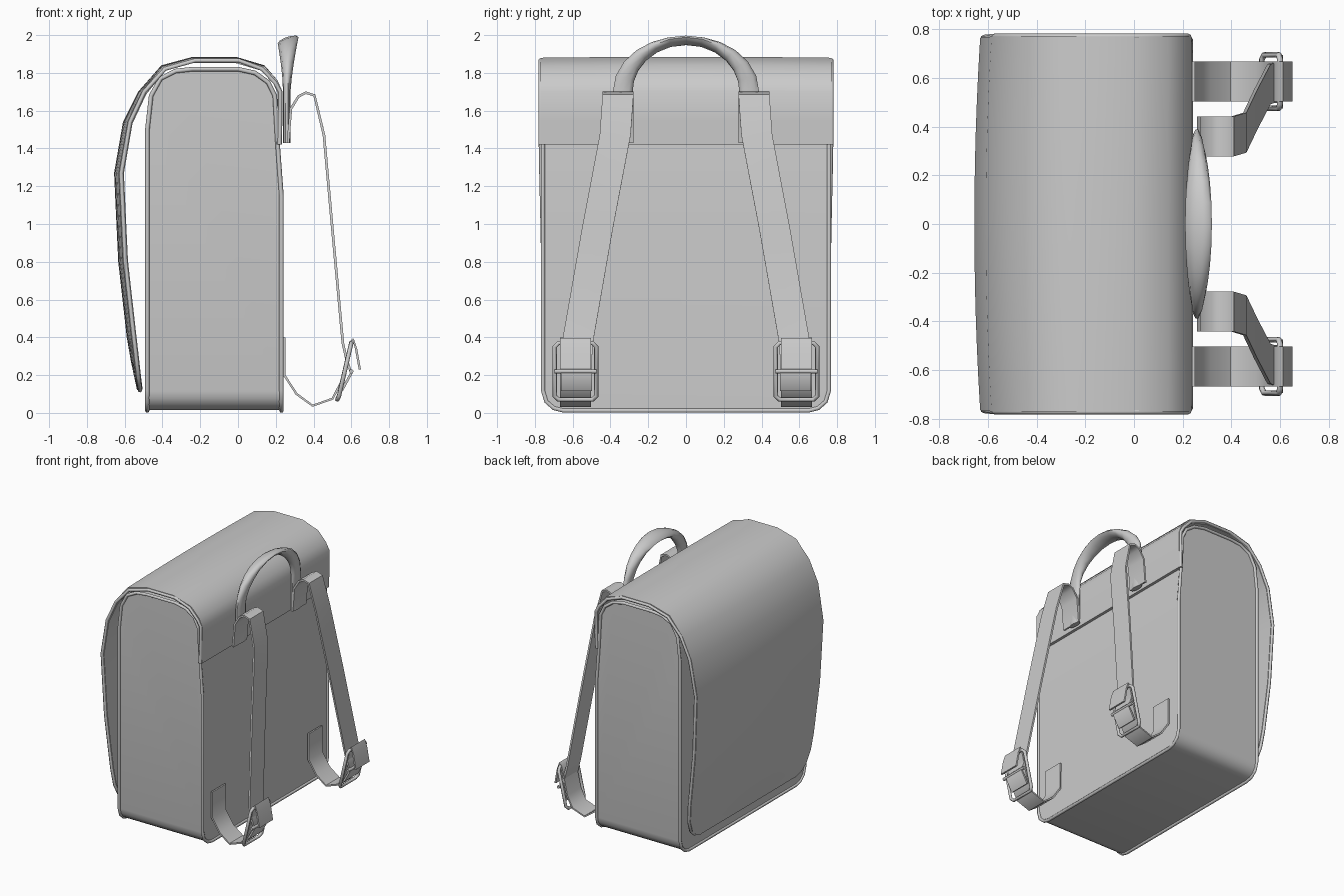
import bpy, bmesh, math
from mathutils import Vector

cube = bpy.data.objects.get("Cube")
if cube:
    bpy.data.objects.remove(cube)

grey = bpy.data.materials.new("plain grey")
grey.use_nodes = True
grey.diffuse_color = (0.6, 0.6, 0.6, 1)
grey.node_tree.nodes["Principled BSDF"].inputs["Base Color"].default_value = (0.6, 0.6, 0.6, 1)


def finish(name, bm, angle=35, solid=0, offset=0):
    bmesh.ops.recalc_face_normals(bm, faces=bm.faces)
    mesh = bpy.data.meshes.new(name)
    bm.to_mesh(mesh)
    bm.free()
    mesh.materials.append(grey)
    ob = bpy.data.objects.new(name, mesh)
    bpy.context.collection.objects.link(ob)
    if solid:
        mod = ob.modifiers.new("thickness", 'SOLIDIFY')
        mod.thickness = solid
        mod.offset = offset
    bpy.ops.object.select_all(action='DESELECT')
    ob.select_set(True)
    bpy.context.view_layer.objects.active = ob
    if solid:
        bpy.ops.object.modifier_apply(modifier="thickness")
    bpy.ops.object.shade_smooth_by_angle(angle=math.radians(angle))
    return ob


def skin(bm, rows, closed=False):
    """Bridge rows of points with quads."""
    verts = [[bm.verts.new(p) for p in row] for row in rows]
    n = len(rows[0])
    for a, b in zip(verts, verts[1:]):
        for i in range(n if closed else n - 1):
            j = (i + 1) % n
            bm.faces.new((a[i], a[j], b[j], b[i]))
    if closed:
        bm.faces.new(verts[0])
        bm.faces.new(verts[-1])


def ribbon(name, path, half, thick):
    bm = bmesh.new()
    skin(bm, [[(x, y + s * half, z) for s in (-1, 0, 1)] for x, y, z in path])
    return finish(name, bm, 50, thick)


def tube(name, path, radius, cyclic=False):
    curve = bpy.data.curves.new(name, 'CURVE')
    curve.dimensions = '3D'
    curve.bevel_depth = radius
    curve.bevel_resolution = 1
    curve.use_fill_caps = True
    spline = curve.splines.new('POLY')
    spline.points.add(len(path) - 1)
    for p, co in zip(spline.points, path):
        p.co = (*co, 1)
    spline.use_cyclic_u = cyclic
    curve.materials.append(grey)
    ob = bpy.data.objects.new(name, curve)
    bpy.context.collection.objects.link(ob)
    return ob


# Body: side profile extruded across, with rounded lower side edges
profile = [(-0.48, 0.015), (-0.48, 1.5), (-0.46, 1.68), (-0.41, 1.77), (-0.33, 1.81), (-0.24, 1.82),
           (0, 1.82), (0.09, 1.80), (0.16, 1.75), (0.195, 1.68), (0.21, 1.42), (0.23, 1.15), (0.23, 0.015)]
bm = bmesh.new()
side = bm.faces.new([bm.verts.new((x, -0.757, z)) for x, z in profile])
ext = bmesh.ops.extrude_face_region(bm, geom=[side])
bmesh.ops.translate(bm, vec=(0, 1.514, 0), verts=[v for v in ext["geom"] if isinstance(v, bmesh.types.BMVert)])
low = [e for e in bm.edges if all(v.co.z < 0.1 for v in e.verts) and abs(e.verts[0].co.y - e.verts[1].co.y) < 0.1]
bmesh.ops.bevel(bm, geom=low, offset=0.1, segments=4, profile=0.5, affect='EDGES')
finish("body", bm)

# Piping along the body edges, wrapping under the rounded corners
for s, label in ((1, "left"), (-1, "right")):
    under = [(0, 0.012), (0.65, 0.012), (0.70, 0.025), (0.74, 0.06), (0.758, 0.12)]
    path = [(-0.48, s * y, z) for y, z in under]
    path += [(x, s * 0.758, z) for x, z in profile[1:-1]]
    path += [(0.23, s * y, z) for y, z in reversed(under)]
    tube(label + "_piping", path, 0.012)

# Flap: bowed sheet over the top and front, rounded at its lower corners
flap = [(0.232, 1.42, 0.77), (0.235, 1.55, 0.77), (0.236, 1.70, 0.77), (0.21, 1.76, 0.77),
        (0.14, 1.835, 0.77), (-0.01, 1.88, 0.77), (-0.24, 1.88, 0.77), (-0.40, 1.835, 0.77),
        (-0.51, 1.70, 0.77), (-0.585, 1.54, 0.77), (-0.632, 1.27, 0.765), (-0.622, 1.05, 0.76),
        (-0.61, 0.8, 0.755), (-0.565, 0.4, 0.745), (-0.55, 0.27, 0.73), (-0.54, 0.18, 0.69),
        (-0.535, 0.14, 0.64), (-0.533, 0.12, 0.57)]
bm = bmesh.new()
rows = []
for x, z, w in flap:
    front = min(1, max(0, -x - 0.35) * 5) * min(1, (z - 0.1) * 4)
    rows.append([(x - 0.024 * front * (1 - t * t), w * t, z + (0.005 * (1 - t * t) if z > 1.8 else 0))
                 for t in [i / 6 for i in range(-6, 7)]])
skin(bm, rows)
flap_ob = finish("flap", bm, 40, 0.028, -1)

# Rolled edge of the flap
for s, label in ((1, "left"), (-1, "right")):
    tube(label + "_flap_edge", [(x - 0.012 if x > 0 else x + 0.014, s * w, z - (0.014 if z > 1.75 else 0))
                               for x, z, w in flap], 0.012)

# Carry handle: flat at the ends, broad and thin over the crown
bm = bmesh.new()
stations = [((0.335, 1.43), 0, 0), ((0.335, 1.58), 0, 0)]
for i in range(13):
    a = math.pi * i / 12
    stations.append(((0.335 * math.cos(a), 1.70 + 0.272 * math.sin(a)), a, math.sin(a)))
stations += [((-0.335, 1.58), math.pi, 0), ((-0.335, 1.43), math.pi, 0)]
rows = []
for (y, z), a, k in stations:
    hx, hr = 0.02 + 0.035 * k ** 1.5, 0.055 - 0.035 * k ** 2
    ring = []
    for j in range(10):
        b = math.tau * j / 10
        dx, r = hx * math.cos(b), hr * math.sin(b)
        ring.append((0.258 + 0.007 * k + dx, y + r * math.cos(a), z + r * math.sin(a) + 0.3 * k * dx))
    rows.append(ring)
skin(bm, rows, True)
finish("carry_handle", bm, 60)

for s, label in ((1, "left"), (-1, "right")):
    # Shoulder strap from the flap edge down to the buckle
    upper = [(0.265, 0.36, 1.43), (0.28, 0.36, 1.61), (0.32, 0.36, 1.675), (0.36, 0.36, 1.695),
             (0.405, 0.36, 1.68), (0.455, 0.375, 1.47), (0.50, 0.47, 0.97), (0.555, 0.575, 0.37),
             (0.575, 0.58, 0.28), (0.60, 0.58, 0.21), (0.55, 0.58, 0.12)]
    ribbon(label + "_shoulder_strap", [(x, s * y, z) for x, y, z in upper], 0.082, 0.014)

    # Lower strap, looped up through the buckle and folded over
    lower = [(0.245, 0.40), (0.245, 0.20), (0.31, 0.10), (0.395, 0.038), (0.50, 0.075), (0.545, 0.16),
             (0.575, 0.29), (0.595, 0.375), (0.61, 0.39), (0.625, 0.34), (0.645, 0.23)]
    ribbon(label + "_lower_strap", [(x, s * 0.585, z) for x, z in lower], 0.082, 0.012)

    # Buckle frame with a centre bar
    frame = [(0.525, 0.09, 0.07), (0.525, -0.09, 0.07), (0.535, -0.11, 0.09), (0.595, -0.11, 0.35),
             (0.60, -0.09, 0.37), (0.60, 0.09, 0.37), (0.595, 0.11, 0.35), (0.535, 0.11, 0.09)]
    tube(label + "_buckle", [(x, s * 0.585 + y, z) for x, y, z in frame], 0.012, True)
    tube(label + "_buckle_bar", [(0.60, s * 0.585 + y, 0.22) for y in (-0.11, 0.11)], 0.012)
